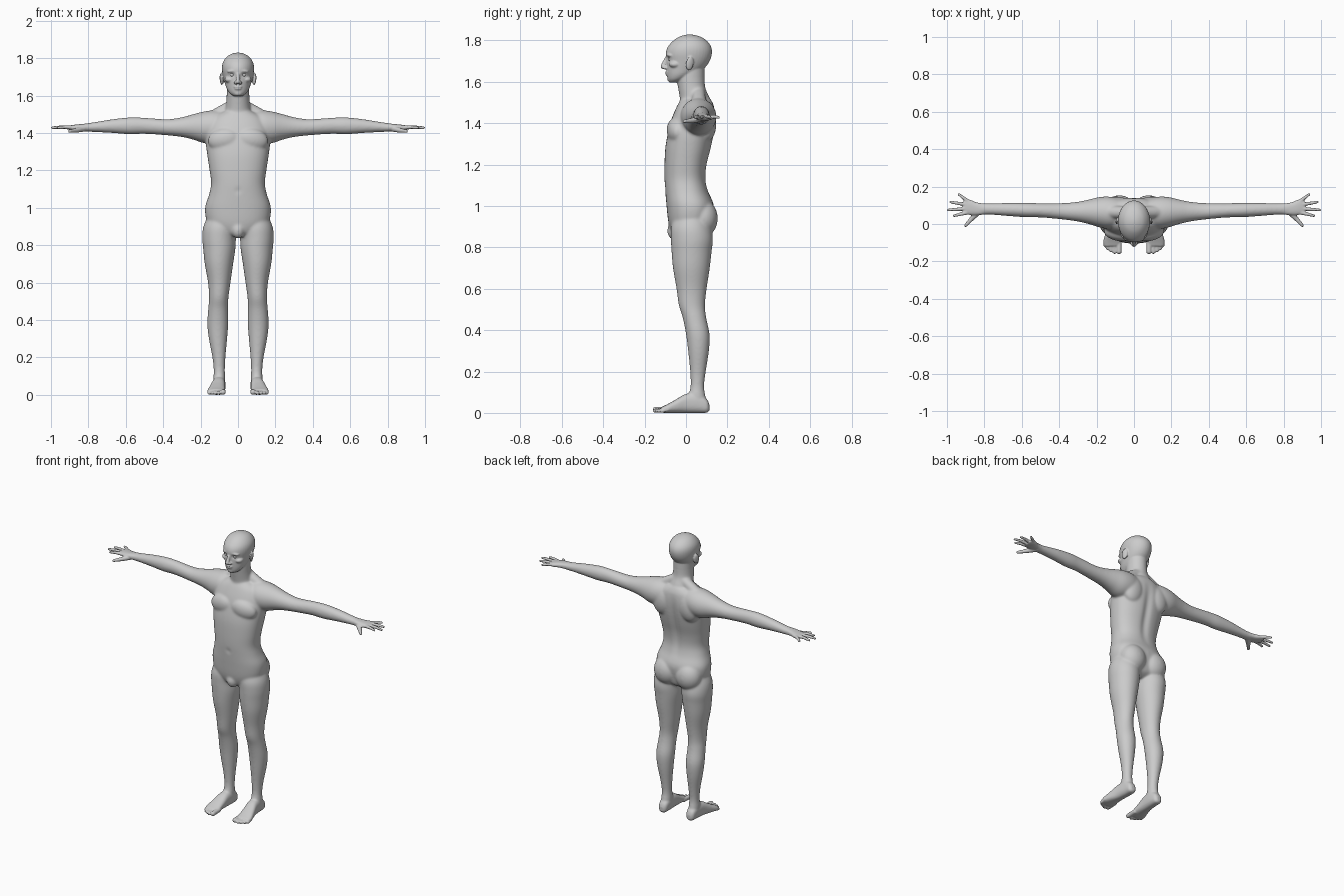
import bpy, bmesh, math
from mathutils import Vector, Matrix, Euler

bm = bmesh.new()   # right half plus centre shells; mirrored and fused into one skin below


def spline(rows, steps=4):
    """Catmull-Rom interpolation of rows of numbers."""
    out = []
    for i in range(len(rows) - 1):
        a, b, c, d = (rows[max(0, min(len(rows) - 1, i + k))] for k in (-1, 0, 1, 2))
        for s in range(steps):
            t = s / steps
            out.append([0.5 * (2 * q + (r - p) * t + (2 * p - 5 * q + 4 * r - w) * t * t
                               + (3 * q - p - 3 * r + w) * t ** 3)
                        for p, q, r, w in zip(a, b, c, d)])
    return out + [list(rows[-1])]


def loft(rows, axis, power=2.0, n=40):
    """Closed loft. Row = (position on axis, centre 1, radius 1, centre 2, radius 2)."""
    rings = []
    for t, c1, r1, c2, r2 in spline(rows):
        ring = []
        for k in range(n):
            a = 2 * math.pi * k / n
            u, v = math.cos(a), math.sin(a)
            u = math.copysign(abs(u) ** (2 / power), u) * r1 + c1
            v = math.copysign(abs(v) ** (2 / power), v) * r2 + c2
            ring.append(bm.verts.new({'X': (t, u, v), 'Y': (u, t, v), 'Z': (u, v, t)}[axis]))
        rings.append(ring)
    for lo, hi in zip(rings, rings[1:]):
        for k in range(n):
            bm.faces.new((lo[k], lo[(k + 1) % n], hi[(k + 1) % n], hi[k]))
    bm.faces.new(rings[0][::-1])
    bm.faces.new(rings[-1])


def column(rows, power=2.0):
    """Upright loft. Row = (z, centre x, half width, front y, back y)."""
    loft([(z, cx, rx, (f + b) / 2, (b - f) / 2) for z, cx, rx, f, b in rows], 'Z', power)


def ball(c, r, rot=(0, 0, 0)):
    m = Matrix.Translation(c) @ Euler(rot).to_matrix().to_4x4() @ Matrix.Diagonal((*r, 1))
    bmesh.ops.create_uvsphere(bm, u_segments=24, v_segments=16, radius=1, matrix=m)


def bone(*pts):
    """Rounded tapering limb through (x, y, z, radius) points."""
    for p in pts:
        ball(p[:3], (p[3],) * 3)
    for p, q in zip(pts, pts[1:]):
        a, b = Vector(p[:3]), Vector(q[:3])
        m = Matrix.Translation((a + b) / 2) @ (b - a).to_track_quat('Z', 'Y').to_matrix().to_4x4()
        bmesh.ops.create_cone(bm, cap_ends=True, segments=24, radius1=p[3], radius2=q[3],
                              depth=(b - a).length, matrix=m)


# Torso
column([(.845, 0, .05, -.05, .07), (.87, 0, .12, -.07, .11), (.92, 0, .165, -.085, .125),
        (1.0, 0, .176, -.094, .135), (1.07, 0, .155, -.1, .108), (1.13, 0, .144, -.104, .096),
        (1.2, 0, .152, -.104, .102), (1.28, 0, .164, -.1, .122), (1.35, 0, .172, -.088, .136),
        (1.42, 0, .168, -.07, .142), (1.48, 0, .14, -.045, .136), (1.515, 0, .08, -.025, .12)], 2.3)
ball((.078, -.05, 1.365), (.085, .042, .06), (0, .2, .15))      # chest
ball((.092, .102, 1.4), (.07, .045, .09), (0, -.2, 0))          # shoulder blade
ball((.078, .082, .94), (.085, .072, .09))                      # buttock
ball((0, -.055, .88), (.036, .036, .045))                       # groin

# Neck and sloping shoulder
column([(1.47, 0, .085, -.025, .125), (1.52, 0, .07, -.03, .115), (1.57, 0, .062, -.038, .094),
        (1.62, 0, .06, -.045, .09), (1.67, 0, .06, -.04, .09)])
bone((.025, .06, 1.55, .032), (.15, .065, 1.475, .036))

# Head
column([(1.597, 0, .022, -.08, -.035), (1.612, 0, .044, -.088, .0), (1.635, 0, .06, -.092, .045),
        (1.665, 0, .07, -.094, .088), (1.7, 0, .079, -.094, .114), (1.735, 0, .085, -.098, .125),
        (1.765, 0, .084, -.09, .123), (1.79, 0, .074, -.071, .109), (1.812, 0, .054, -.044, .083),
        (1.824, 0, .03, -.016, .052), (1.829, 0, .008, .008, .026)])
ball((0, -.072, 1.612), (.024, .018, .015))                     # chin
ball((.045, -.052, 1.685), (.027, .03, .018))                   # cheekbone
ball((.032, -.077, 1.73), (.028, .017, .009), (0, .1, .35))     # brow
bone((0, -.097, 1.712, .008), (0, -.111, 1.674, .012))          # nose
ball((.013, -.102, 1.668), (.009, .011, .008))                  # nostril
ball((0, -.087, 1.647), (.024, .014, .005))                     # upper lip
ball((0, -.086, 1.636), (.02, .014, .006))                      # lower lip
ball((.088, .018, 1.688), (.008, .02, .033), (-.15, .12, .35))  # ear

# Arm, from the collar to the wrist
loft([(.04, .065, .06, 1.435, .08), (.12, .06, .085, 1.433, .088), (.18, .063, .082, 1.43, .085),
      (.24, .065, .066, 1.432, .068), (.3, .066, .053, 1.431, .053), (.38, .068, .044, 1.43, .043),
      (.5, .073, .038, 1.438, .043), (.58, .075, .039, 1.438, .045), (.68, .078, .035, 1.436, .036),
      (.77, .08, .03, 1.431, .026), (.83, .08, .03, 1.428, .02)], 'X')

# Palm, fingers and thumb
loft([(.79, .08, .028, 1.43, .022), (.84, .081, .034, 1.429, .018), (.88, .09, .041, 1.428, .015),
      (.91, .094, .038, 1.428, .01)], 'X', 2.4)
for root, tip in (((.895, .06), (.962, .044)), ((.9, .082), (.9935, .075)),
                  ((.9, .104), (.98, .117)), ((.885, .12), (.936, .158))):
    bone((*root, 1.429, .0105), ((root[0] + tip[0]) / 2, (root[1] + tip[1]) / 2, 1.431, .0092),
         (*tip, 1.428, .007))
bone((.83, .066, 1.422, .016), (.868, .028, 1.413, .0125), (.9, -.008, 1.409, .0085))

# Leg
column([(.97, .085, .07, -.05, .1), (.9, .095, .09, -.072, .12), (.84, .101, .09, -.073, .13),
        (.78, .1, .086, -.07, .124), (.7, .102, .076, -.063, .115), (.6, .1, .06, -.046, .1),
        (.52, .103, .052, -.035, .092), (.46, .106, .053, -.016, .098), (.38, .108, .056, .0, .114),
        (.3, .107, .049, .01, .111), (.2, .102, .035, .02, .096), (.13, .1, .03, .022, .088),
        (.08, .1, .032, .012, .094), (.03, .1, .03, .02, .104)])

# Foot and toes
loft([(.113, .1, .012, .026, .014), (.1, .1, .027, .034, .033), (.06, .1, .033, .048, .048),
      (.0, .104, .036, .046, .046), (-.05, .111, .042, .032, .032), (-.09, .116, .047, .021, .021),
      (-.118, .116, .044, .015, .014)], 'Y', 2.5)
for x, tip, r in ((.08, -.147, .0145), (.104, -.15, .0105), (.123, -.142, .01),
                  (.14, -.131, .0095), (.154, -.116, .009)):
    bone((x, -.085, .017, r), (x, tip, r, r))

bmesh.ops.recalc_face_normals(bm, faces=bm.faces[:])
mesh = bpy.data.meshes.new("body_parts")
bm.to_mesh(mesh)
bm.free()
parts = bpy.data.objects.new("body_parts", mesh)
bpy.context.collection.objects.link(parts)

# Mirror the half and fuse all parts into one skin
mirror = parts.modifiers.new("mirror", 'MIRROR')
mirror.use_mirror_merge = False
fuse = parts.modifiers.new("fuse", 'REMESH')
fuse.mode = 'VOXEL'
fuse.voxel_size = .0045
skin = bpy.data.meshes.new_from_object(parts.evaluated_get(bpy.context.evaluated_depsgraph_get()))
bpy.data.objects.remove(parts)
body = bpy.data.objects.new("body", skin)
bpy.context.collection.objects.link(body)

# Press in eye sockets, navel and spine; sort vertices into broad and detailed areas
group = body.vertex_groups.new(name="broad")
dents = [((s * .031, -.09, 1.711), .011, .009) for s in (1, -1)] + [((0, -.104, 1.09), .012, .006)]
levels = {}
for v in skin.vertices:
    x, y, z = v.co
    for c, radius, depth in dents:
        v.co.y += depth * math.exp(-((v.co - Vector(c)).length / radius) ** 2)
    if y > .06 and 1.05 < z < 1.48:
        v.co.y -= .012 * math.exp(-(x / .022) ** 2) * math.sin((z - 1.05) / .43 * math.pi)
    w = min((.82 - abs(x)) / .08, (z - .06) / .06, 1)
    if z > 1.53:
        w = min(w, (1.6 - z) / .05 if y < .03 else 1)
        if z > 1.63:
            w = 0
    levels.setdefault(round(max(w, 0), 1), []).append(v.index)
for w, ids in levels.items():
    group.add(ids, w, 'REPLACE')
broad = body.modifiers.new("soften_broad", 'SMOOTH')
broad.vertex_group = "broad"
broad.iterations = 30
fine = body.modifiers.new("soften_all", 'SMOOTH')
fine.iterations = 2
skin.polygons.foreach_set("use_smooth", [True] * len(skin.polygons))

# Eyes
for side, s in (("left", 1), ("right", -1)):
    bpy.ops.mesh.primitive_uv_sphere_add(segments=24, ring_count=16, radius=.0125,
                                         location=(s * .031, -.073, 1.711))
    bpy.context.object.name = side + "_eye"
    bpy.ops.object.shade_smooth()
